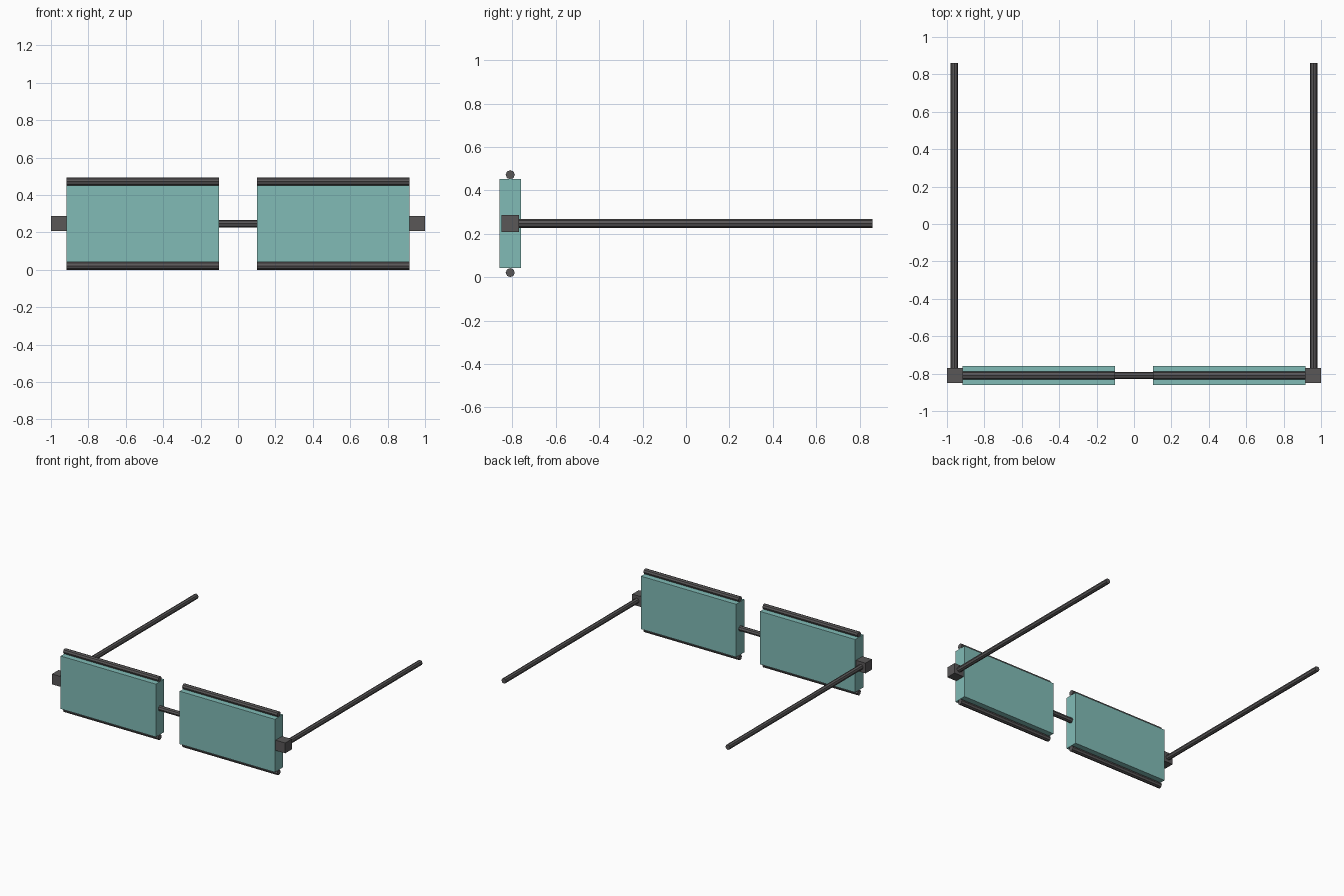
import bpy
from mathutils import Vector

if "Cube" in bpy.data.objects:
    bpy.data.objects.remove(bpy.data.objects["Cube"])


def material(name, colour):
    m = bpy.data.materials.new(name)
    m.diffuse_color = (*colour, 1)
    m.use_nodes = True
    m.node_tree.nodes["Principled BSDF"].inputs["Base Color"].default_value = m.diffuse_color
    return m


FRAME = material("dark_grey_frame", (0.10, 0.095, 0.097))
LENS = material("teal_lens", (0.22, 0.50, 0.47))
Y, MID = -0.81, 0.247      # front plane and hinge height


def box(name, centre, size, mat):
    bpy.ops.mesh.primitive_cube_add(size=1, location=centre)
    ob = bpy.context.object
    ob.name = name
    ob.scale = size
    ob.data.materials.append(mat)


def rod(name, a, b, radius=0.021):
    a, b = Vector(a), Vector(b)
    bpy.ops.mesh.primitive_cylinder_add(vertices=8, radius=radius,
                                        depth=(b - a).length, location=(a + b) / 2)
    ob = bpy.context.object
    ob.name = name
    ob.rotation_euler = (b - a).to_track_quat('Z', 'Y').to_euler()
    ob.data.materials.append(FRAME)


for side, s in (("left", -1), ("right", 1)):
    # lens with rim bars above and below
    box(side + "_lens", (s * 0.51, Y, MID), (0.815, 0.10, 0.41), LENS)
    for place, z in (("lower", 0.021), ("upper", 0.472)):
        rod(f"{side}_{place}_rim", (s * 0.1025, Y, z), (s * 0.9175, Y, z))
    # hinge block and temple arm
    box(side + "_hinge", (s * 0.959, Y, MID), (0.082, 0.08, 0.08), FRAME)
    rod(side + "_temple", (s * 0.96, Y, MID), (s * 0.96, 0.86, MID), 0.02)

# bridge between the lenses
rod("bridge", (-0.1025, Y, MID), (0.1025, Y, MID), 0.02)
